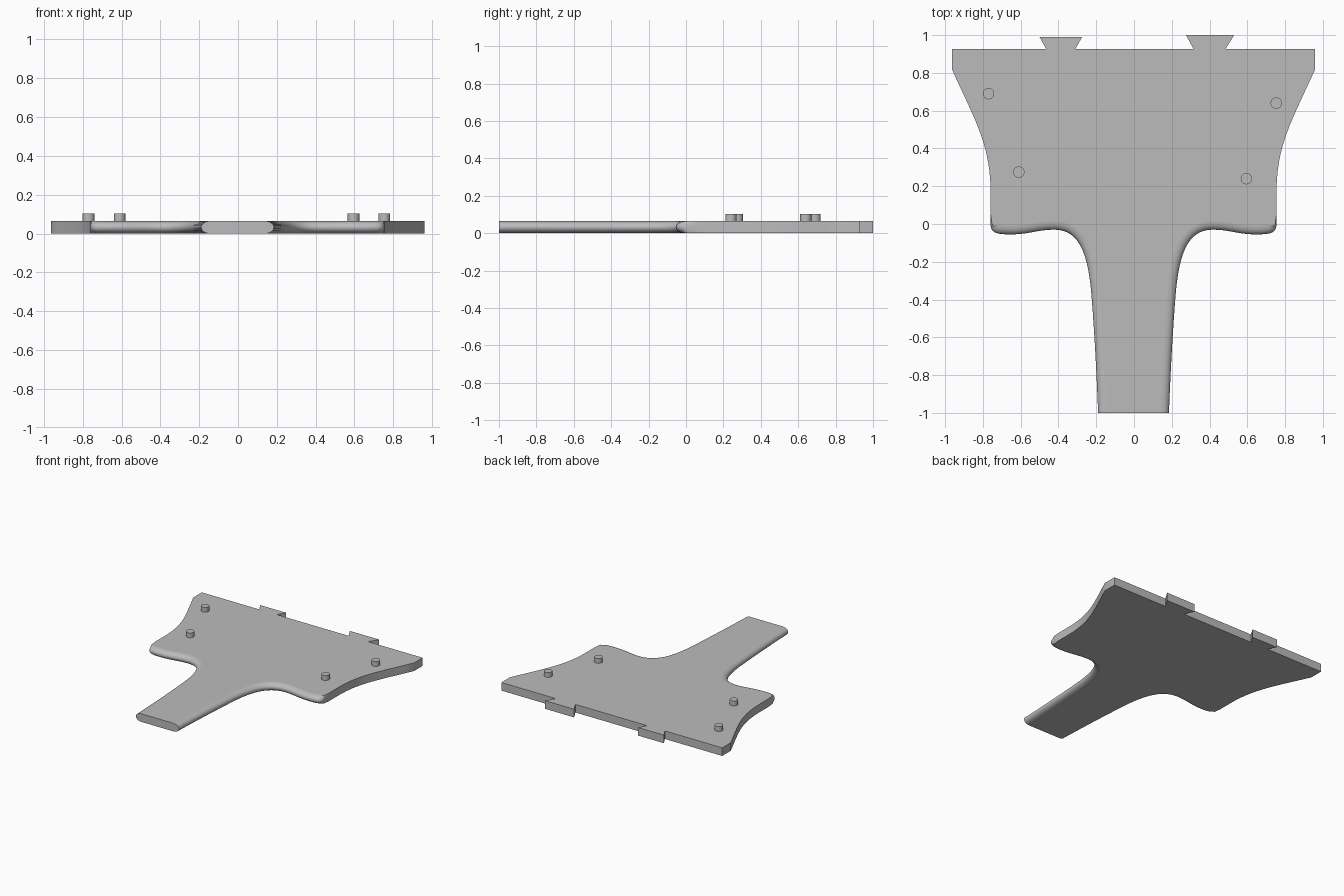
import bpy, bmesh, math
from mathutils import Vector
from mathutils.geometry import interpolate_bezier

if "Cube" in bpy.data.objects:
    bpy.data.objects.remove(bpy.data.objects["Cube"], do_unlink=True)

THICK = 0.064
ROUND = 0.045
AXIS = -0.0025
BACK = 0.927

grey = bpy.data.materials.new("plain grey")
grey.use_nodes = True
colour = (0.5, 0.5, 0.5, 1)
grey.diffuse_color = colour
grey.node_tree.nodes["Principled BSDF"].inputs["Base Color"].default_value = colour


def finish(bm, name):
    """Turn a bmesh into a named, edge-aware smooth object."""
    bmesh.ops.recalc_face_normals(bm, faces=bm.faces)
    mesh = bpy.data.meshes.new(name)
    bm.to_mesh(mesh)
    bm.free()
    mesh.materials.append(grey)
    obj = bpy.data.objects.new(name, mesh)
    bpy.context.collection.objects.link(obj)
    bpy.ops.object.select_all(action='DESELECT')
    obj.select_set(True)
    bpy.context.view_layer.objects.active = obj
    bpy.ops.object.shade_smooth_by_angle(angle=math.radians(35))
    for p in mesh.polygons:  # large flat caps stay flat
        if len(p.vertices) > 4:
            p.use_smooth = False
    return obj


# Half outline, from the back corner down to the handle end
segments = [
    ((0.962, 0.82), (0.84, 0.55), (0.757, 0.42), (0.757, 0.17), 14),
    ((0.757, 0.17), (0.757, 0.1), (0.757, 0.06), (0.757, 0.0), 4),
    ((0.757, 0.0), (0.757, -0.05), (0.72, -0.055), (0.65, -0.055), 14),
    ((0.65, -0.055), (0.55, -0.055), (0.51, -0.03), (0.42, -0.03), 12),
    ((0.42, -0.03), (0.29, -0.03), (0.245, -0.15), (0.225, -0.35), 20),
    ((0.225, -0.35), (0.208, -0.55), (0.195, -0.8), (0.1875, -1.0), 12),
]
half = [Vector((0.962, BACK))]
for i, (a, h1, h2, b, n) in enumerate(segments):
    pts = interpolate_bezier(*(Vector((*p, 0)) for p in (a, h1, h2, b)), n)
    half += [p.to_2d() for p in pts[(1 if i else 0):]]

# Two dovetail tabs along the back edge, listed from +x to -x
tabs = [(0.485, BACK), (0.53, 1.0), (0.275, 1.0), (0.315, BACK),
        (-0.31, BACK), (-0.275, 0.99), (-0.50, 0.99), (-0.465, BACK)]


def inset_half(amount):
    """Shift the front and handle edges inward, leaving the sides upright."""
    out = []
    for i, p in enumerate(half):
        d = (half[min(i + 1, len(half) - 1)] - half[max(i - 1, 0)]).normalized()
        w = amount * max(0.0, min(1.0, (0.005 - p.y) / 0.03))
        inward = Vector((d.y, -d.x))
        if i == len(half) - 1:
            inward = Vector((-1, 0))
        out.append(p + inward * w)
    return out


# Plate with handle: stacked outlines following a rounded edge profile
bm = bmesh.new()
rings = []
STEPS = 12
for k in range(STEPS + 1):
    t = math.pi * (k / STEPS - 0.5)
    side = inset_half(ROUND * (1 - math.cos(t)))
    z = THICK / 2 * (1 + math.sin(t))
    loop = [(AXIS - p.x, p.y) for p in side]
    loop += [(AXIS + p.x, p.y) for p in reversed(side)]
    loop += tabs
    rings.append([bm.verts.new((x, y, z)) for x, y in loop])
for low, high in zip(rings, rings[1:]):
    for i in range(len(low)):
        j = (i + 1) % len(low)
        bm.faces.new((low[i], low[j], high[j], high[i]))
bm.faces.new(rings[0])
bm.faces.new(rings[-1])
finish(bm, "plate_with_handle")

# Four round locating pegs
pegs = {"peg_back_right": (-0.77, 0.69), "peg_front_right": (-0.61, 0.275),
        "peg_back_left": (0.753, 0.64), "peg_front_left": (0.595, 0.24)}
for name, (x, y) in pegs.items():
    bm = bmesh.new()
    bmesh.ops.create_cone(bm, cap_ends=True, segments=32,
                          radius1=0.03, radius2=0.03, depth=0.06)
    bmesh.ops.translate(bm, verts=bm.verts, vec=(x, y, 0.072))
    finish(bm, name)
